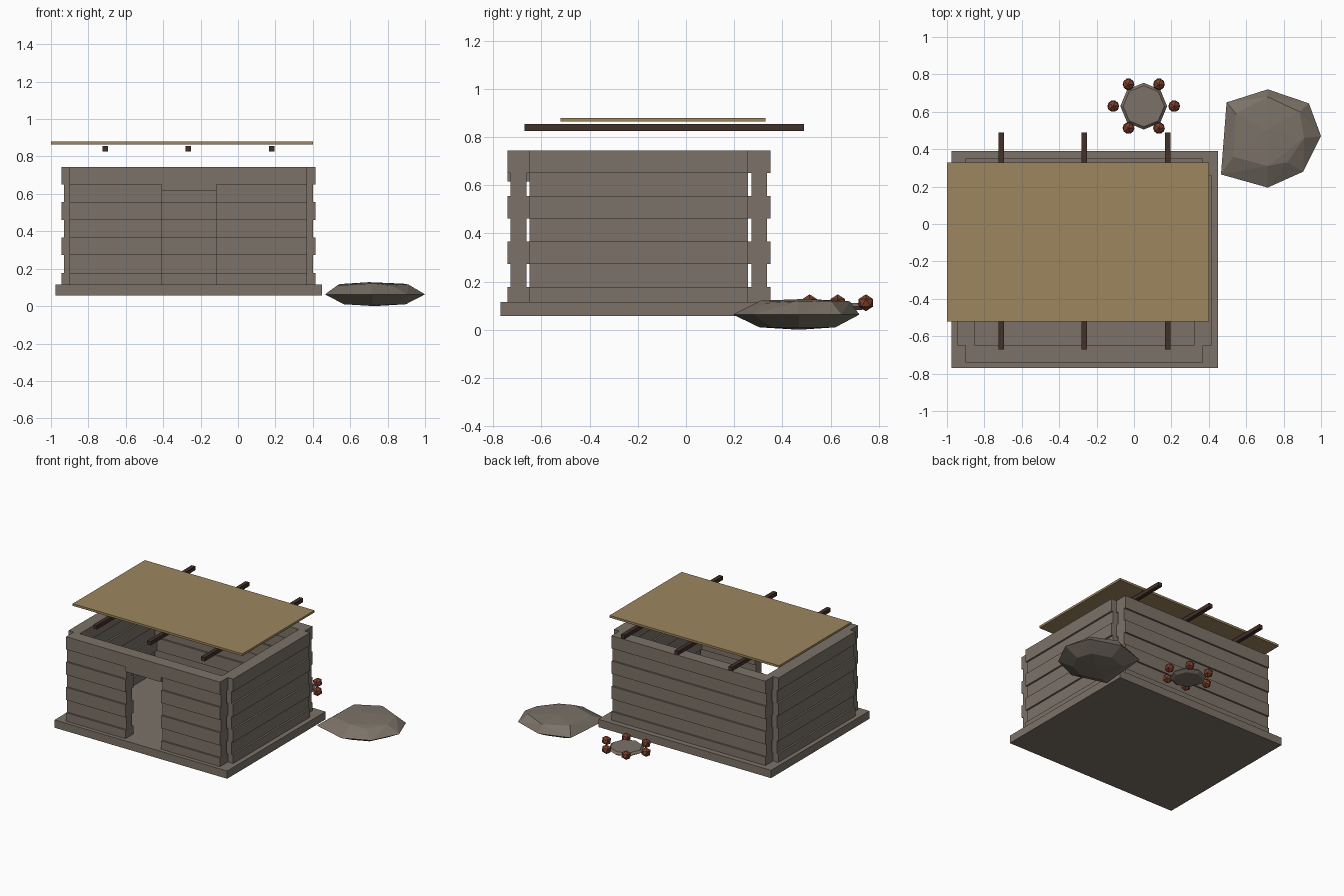
import bpy, bmesh, math
from mathutils import Vector

old = bpy.data.objects.get("Cube")
if old:
    bpy.data.objects.remove(old, do_unlink=True)


def material(name, rgb):
    m = bpy.data.materials.new(name)
    m.use_nodes = True
    m.diffuse_color = (*rgb, 1)
    m.node_tree.nodes["Principled BSDF"].inputs["Base Color"].default_value = (*rgb, 1)
    return m


STONE = material("grey_stone", (0.20, 0.17, 0.138))
THATCH = material("tan_thatch", (0.34, 0.24, 0.115))
TIMBER = material("dark_timber", (0.055, 0.03, 0.022))
CLAY = material("red_clay", (0.20, 0.05, 0.026))


def finish(name, bm, mat):
    bmesh.ops.recalc_face_normals(bm, faces=bm.faces)
    mesh = bpy.data.meshes.new(name)
    bm.to_mesh(mesh)
    bm.free()
    mesh.materials.append(mat)
    obj = bpy.data.objects.new(name, mesh)
    bpy.context.collection.objects.link(obj)
    return obj


def box(name, low, high, mat):
    low, high = Vector(low), Vector(high)
    bm = bmesh.new()
    bmesh.ops.create_cube(bm, size=1)
    bmesh.ops.scale(bm, vec=high - low, verts=bm.verts)
    bmesh.ops.translate(bm, vec=(low + high) / 2, verts=bm.verts)
    return finish(name, bm, mat)


def hull(name, points, mat):
    bm = bmesh.new()
    for p in points:
        bm.verts.new(p)
    bmesh.ops.convex_hull(bm, input=bm.verts)
    return finish(name, bm, mat)


# Walls: a stepped profile of alternating wide and narrow courses, extruded
FLOOR, TOP, PITCH = 0.115, 0.745, 0.0945
WIDE, NARROW = 0.046, 0.033


def course_wall(name, axis, centre, start, end):
    side = []
    for i in range(7):
        half = NARROW if i % 2 else WIDE
        upper = TOP - i * PITCH
        side += [(half, upper), (half, max(upper - PITCH, FLOOR))]
    outline = side + [(-h, z) for h, z in reversed(side)]
    bm = bmesh.new()
    place = lambda h, z: (start, centre + h, z) if axis == "x" else (centre + h, start, z)
    face = bm.faces.new([bm.verts.new(place(h, z)) for h, z in outline])
    result = bmesh.ops.extrude_face_region(bm, geom=[face])
    shift = (end - start, 0, 0) if axis == "x" else (0, end - start, 0)
    moved = [v for v in result["geom"] if isinstance(v, bmesh.types.BMVert)]
    bmesh.ops.translate(bm, vec=shift, verts=moved)
    return finish(name, bm, STONE)


FRONT = -0.695
DOOR_R, DOOR_L = -0.41, -0.115
box("foundation_slab", (-0.975, -0.77, 0.057), (0.45, 0.39, FLOOR), STONE)
course_wall("front_wall_right", "x", FRONT, -0.9, DOOR_R)
course_wall("front_wall_left", "x", FRONT, DOOR_L, 0.37)
box("door_lintel", (DOOR_R, FRONT - WIDE, 0.615), (DOOR_L, FRONT + WIDE, TOP), STONE)
course_wall("back_wall", "x", 0.304, -0.9, 0.37)
course_wall("right_wall", "y", -0.897, -0.649, 0.258)
course_wall("left_wall", "y", 0.368, -0.649, 0.258)

# Flat roof on three beams
box("roof_panel", (-1, -0.52, 0.864), (0.4, 0.33, 0.88), THATCH)
for i in range(3):
    x = -0.71 + i * 0.445
    box(f"roof_beam_{i + 1}", (x - 0.015, -0.67, 0.826), (x + 0.015, 0.49, 0.855), TIMBER)

# Boulder: faceted hull with a rim, a low crown and a narrower underside
rim = [(0.715, 0.72), (0.935, 0.645), (1, 0.47), (0.905, 0.28),
       (0.715, 0.195), (0.465, 0.265), (0.495, 0.65)]
crown = [(0.545, 0.59, 0.118), (0.715, 0.68, 0.118), (0.885, 0.6, 0.12), (0.91, 0.46, 0.116),
         (0.82, 0.33, 0.11), (0.715, 0.31, 0.121), (0.53, 0.36, 0.11), (0.7, 0.5, 0.128)]
under = [(0.73 + (x - 0.73) * 0.62, 0.47 + (y - 0.47) * 0.6, 0.01) for x, y in rim]
hull("boulder", [(x, y, 0.063) for x, y in rim] + crown + under + [(0.73, 0.47, 0)], STONE)

# Hearth slab ringed by small stones
HX, HY = 0.052, 0.63
ring = []
for i in range(8):
    a = math.tau * i / 8 + math.pi / 2
    for r, z in ((0.1, 0.082), (0.125, 0.097), (0.11, 0.112)):
        ring.append((HX + r * math.cos(a), HY + r * math.sin(a), z))
hull("hearth_slab", ring, STONE)
for i in range(6):
    a = math.tau * i / 6
    bm = bmesh.new()
    bmesh.ops.create_icosphere(bm, subdivisions=1, radius=0.035)
    bmesh.ops.translate(bm, verts=bm.verts,
                        vec=(HX + 0.163 * math.cos(a), HY + 0.135 * math.sin(a), 0.112))
    finish(f"hearth_stone_{i + 1}", bm, CLAY)
